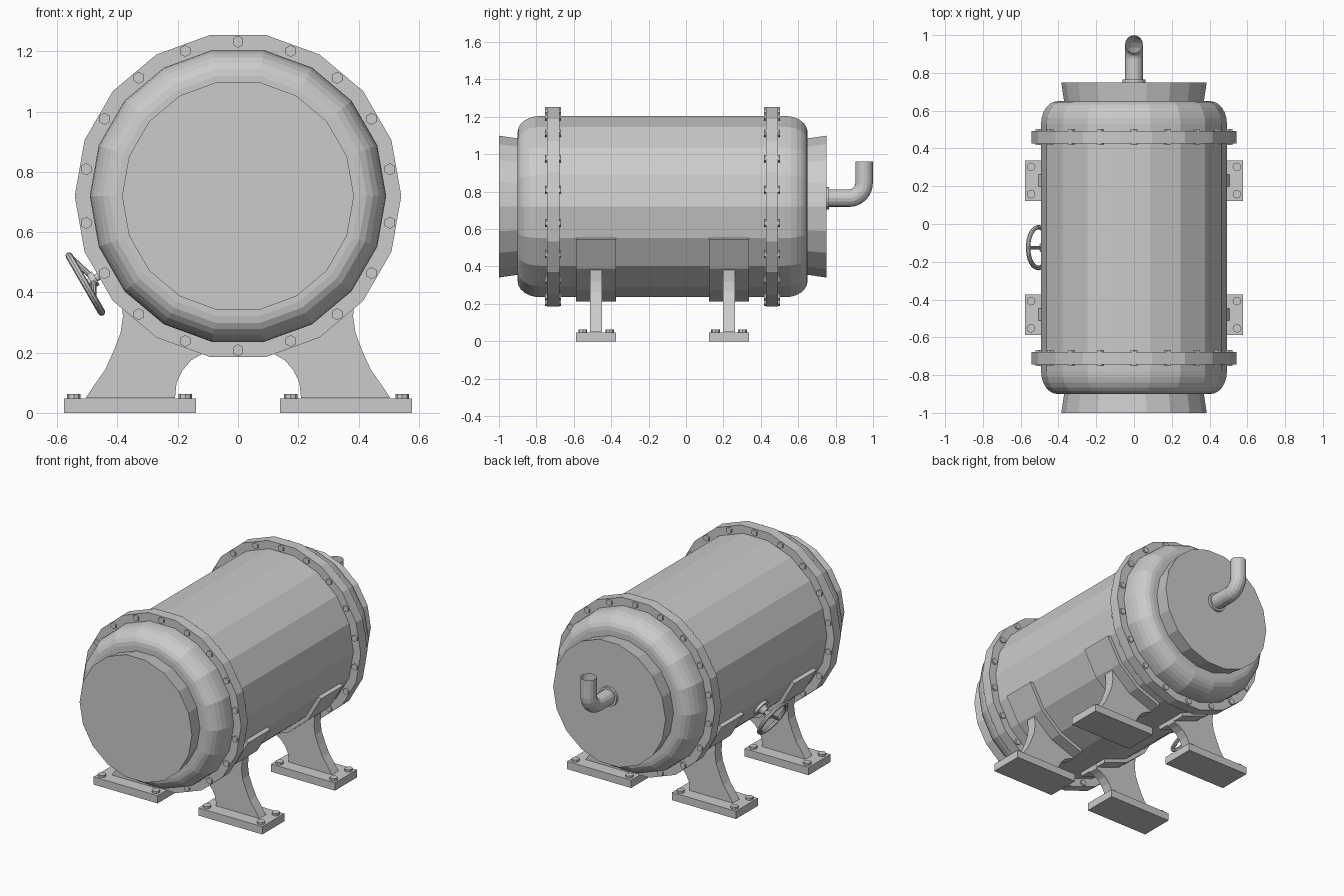
import bpy, bmesh
from math import sin, cos, pi, radians
from mathutils import Matrix, Vector

if "Cube" in bpy.data.objects:
    bpy.data.objects.remove(bpy.data.objects["Cube"])

steel = bpy.data.materials.new("grey_steel")
steel.use_nodes = True
steel.diffuse_color = (0.6, 0.6, 0.6, 1)
steel.node_tree.nodes["Principled BSDF"].inputs["Base Color"].default_value = (0.6, 0.6, 0.6, 1)

SIDES = 18
AXIS_Z = 0.72      # height of the tank axis
MID_Y = -0.125     # middle of the tank along its length
STEP = 2 * pi / SIDES


def finish(name, bm):
    bmesh.ops.recalc_face_normals(bm, faces=bm.faces[:])
    mesh = bpy.data.meshes.new(name)
    bm.to_mesh(mesh)
    bm.free()
    ob = bpy.data.objects.new(name, mesh)
    bpy.context.collection.objects.link(ob)
    mesh.materials.append(steel)
    return ob


def around(r, angle, y):
    """Point at an angle from straight up around the tank axis."""
    return Vector((r * sin(angle), y, AXIS_Z + r * cos(angle)))


def lathe(name, profile, closed=False):
    """Turn (y, radius) points round the tank axis."""
    bm = bmesh.new()
    rings = [[bm.verts.new(around(r, (k + 0.5) * STEP, y)) for k in range(SIDES)]
             for y, r in profile]
    pairs = list(zip(rings, rings[1:]))
    if closed:
        pairs.append((rings[-1], rings[0]))
    else:
        bm.faces.new(rings[0])
        bm.faces.new(rings[-1])
    for a, b in pairs:
        for k in range(SIDES):
            n = (k + 1) % SIDES
            bm.faces.new((a[k], a[n], b[n], b[k]))
    return finish(name, bm)


def prism(name, outline, y0, y1):
    """Extrude an (x, z) outline along y."""
    bm = bmesh.new()
    face = bm.faces.new([bm.verts.new((x, y0, z)) for x, z in outline])
    new = bmesh.ops.extrude_face_region(bm, geom=[face])["geom"]
    bmesh.ops.translate(bm, vec=(0, y1 - y0, 0),
                        verts=[v for v in new if isinstance(v, bmesh.types.BMVert)])
    return finish(name, bm)


def rod(bm, a, b, r, sides, r2=None):
    """Add a capped cylinder between two points."""
    a, b = Vector(a), Vector(b)
    turn = (b - a).to_track_quat('Z', 'Y').to_matrix().to_4x4()
    bmesh.ops.create_cone(bm, cap_ends=True, segments=sides, radius1=r,
                          radius2=r if r2 is None else r2, depth=(b - a).length,
                          matrix=Matrix.Translation((a + b) / 2) @ turn)


# Tank shell: flared end drum, rounded shoulder, straight barrel
half = [(0.875, 0.385), (0.775, 0.37)]
for i in range(7):
    t = i / 6 * pi / 2
    half.append((0.655 + 0.12 * cos(t), 0.405 + 0.087 * sin(t)))
lathe("tank_shell", [(MID_Y - d, r) for d, r in half]
      + [(MID_Y + d, r) for d, r in reversed(half)])

# Bolted flanges
for end, s in (("front", -1), ("back", 1)):
    y = MID_Y + s * 0.585
    lathe(end + "_flange", [(y - 0.033, 0.48), (y - 0.033, 0.542),
                            (y + 0.033, 0.542), (y + 0.033, 0.48)], closed=True)
    bm = bmesh.new()
    for k in range(SIDES):
        rod(bm, around(0.512, k * STEP, y - 0.043),
            around(0.512, k * STEP, y + 0.043), 0.02, 6)
    finish(end + "_flange_bolts", bm)

# Four legs: curved saddle, web, foot plate and bolts
web = [(0.505, 0.05), (0.475, 0.095), (0.44, 0.145), (0.413, 0.205), (0.39, 0.265),
       (0.382, 0.32), (0.387, 0.38), (0.32, 0.36), (0.2, 0.27), (0.085, 0.225),
       (0.09, 0.205), (0.12, 0.195), (0.155, 0.175), (0.185, 0.14),
       (0.204, 0.1), (0.209, 0.05)]
for side, sx in (("left", 1), ("right", -1)):
    for end, sy in (("front", -1), ("back", 1)):
        name = end + "_" + side
        y = MID_Y + sy * 0.355
        arc = [pi - radians(a) for a in (10, 30, 50, 70)]
        pts = [around(0.515, a, 0) for a in arc] + [around(0.48, a, 0) for a in reversed(arc)]
        prism(name + "_saddle", [(sx * p.x, p.z) for p in pts], y - 0.107, y + 0.107)
        prism(name + "_leg_web", [(sx * x, z) for x, z in web], y - 0.032, y + 0.032)
        plate = [(0.14, 0), (0.578, 0), (0.578, 0.048), (0.14, 0.048)]
        prism(name + "_foot_plate", [(sx * x, z) for x, z in plate], y - 0.107, y + 0.107)
        bm = bmesh.new()
        for x in (0.175, 0.545):
            for dy in (-0.072, 0.072):
                rod(bm, (sx * x, y + dy, 0.04), (sx * x, y + dy, 0.062), 0.023, 8)
        finish(name + "_foot_bolts", bm)

# Outlet pipe with an open upturned elbow
PIPE_Z = 0.765
path = [(0.74, PIPE_Z)]
for i in range(7):
    t = i / 6 * pi / 2
    path.append((0.872 + 0.08 * sin(t), PIPE_Z + 0.08 * (1 - cos(t))))
path.append((0.952, 0.96))
bm = bmesh.new()
rings = []
for i, (y, z) in enumerate(path):
    t = min(max(i - 1, 0), 6) / 6 * pi / 2
    rings.append([bm.verts.new((0.047 * cos(k * pi / 8), y - 0.047 * sin(t) * sin(k * pi / 8),
                                z + 0.047 * cos(t) * sin(k * pi / 8))) for k in range(16)])
for a, b in zip(rings, rings[1:]):
    for k in range(16):
        n = (k + 1) % 16
        bm.faces.new((a[k], a[n], b[n], b[k]))
finish("outlet_pipe", bm)
bm = bmesh.new()
rod(bm, (0, 0.74, PIPE_Z), (0, 0.765, PIPE_Z), 0.06, 16)
finish("outlet_collar", bm)

# Valve: stem and handwheel on the right flank, square to the shell
out = radians(240)


def stem_point(r):
    return around(r, out, MID_Y)


bm = bmesh.new()
rod(bm, stem_point(0.47), stem_point(0.502), 0.05, 16)
rod(bm, stem_point(0.50), stem_point(0.53), 0.034, 16, 0.022)
rod(bm, stem_point(0.52), stem_point(0.575), 0.012, 12)
rod(bm, stem_point(0.545), stem_point(0.565), 0.026, 12)
finish("valve_stem", bm)

normal = (stem_point(1) - stem_point(0)).normalized()
up = Vector((0, 1, 0)).cross(normal)
if up.z < 0:
    up.negate()


def wheel_point(angle, r, height):
    return stem_point(height) + up * (r * cos(angle)) + Vector((0, r * sin(angle), 0))


bm = bmesh.new()
rings = [[bm.verts.new(wheel_point(i * pi / 16, 0.108 + 0.012 * cos(k * pi / 4),
                                   0.585 + 0.012 * sin(k * pi / 4))) for k in range(8)]
         for i in range(32)]
for i in range(32):
    a, b = rings[i], rings[(i + 1) % 32]
    for k in range(8):
        n = (k + 1) % 8
        bm.faces.new((a[k], a[n], b[n], b[k]))
for i in range(3):
    angle = i * 2 * pi / 3
    rod(bm, wheel_point(angle, 0.01, 0.555), wheel_point(angle, 0.108, 0.585), 0.009, 8)
finish("handwheel", bm)

# Smooth shading with crisp edges
for ob in bpy.context.view_layer.objects:
    ob.select_set(ob.type == 'MESH' and steel.name in ob.data.materials)
    if ob.select_get():
        bpy.context.view_layer.objects.active = ob
bpy.ops.object.shade_smooth_by_angle(angle=radians(30))
